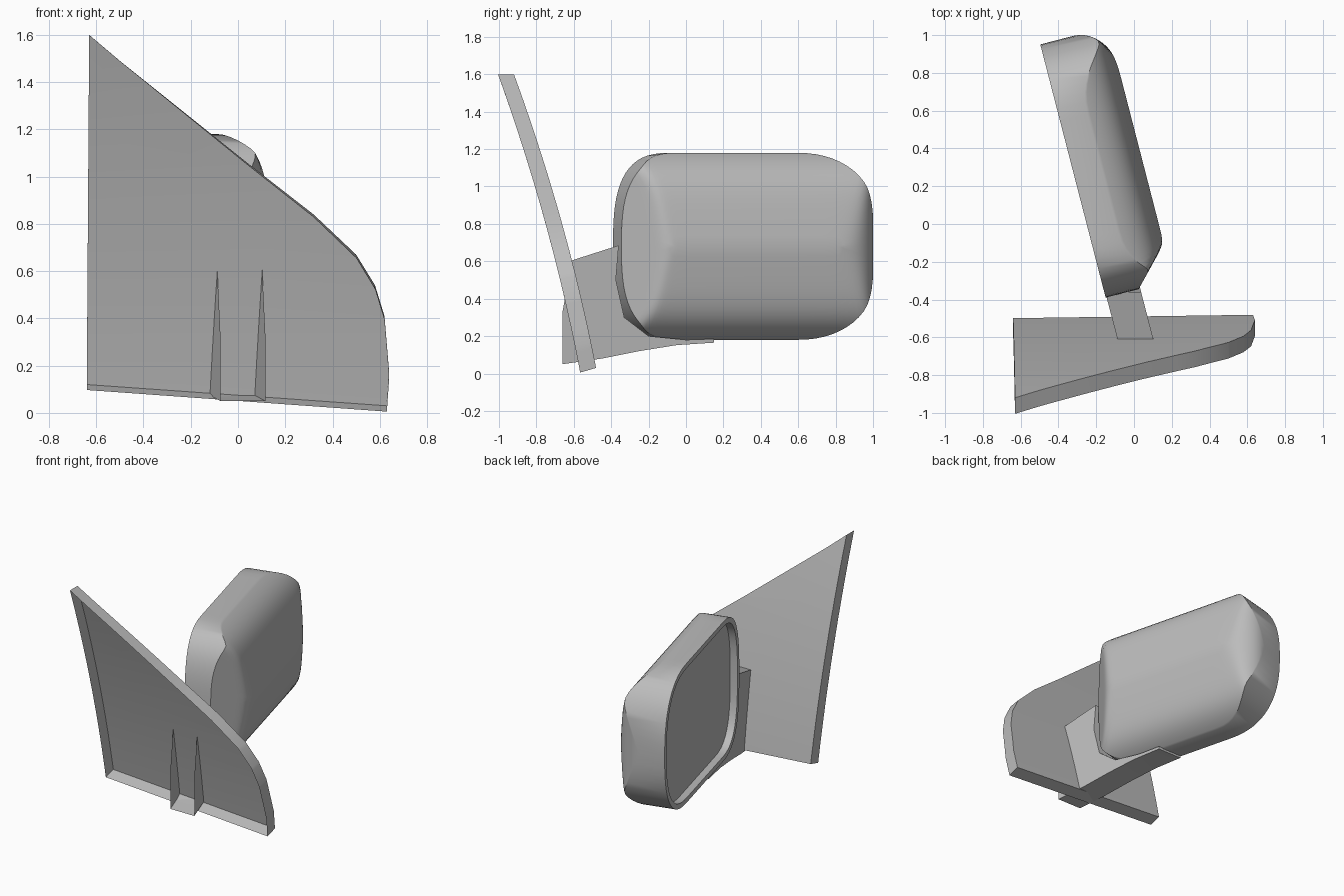
import bpy
import bmesh
import math
from mathutils import Vector

if "Cube" in bpy.data.objects:
    bpy.data.objects.remove(bpy.data.objects["Cube"])

grey = bpy.data.materials.new("plain_grey")
grey.use_nodes = True
grey.diffuse_color = (0.5, 0.5, 0.5, 1)
grey.node_tree.nodes["Principled BSDF"].inputs["Base Color"].default_value = (0.5, 0.5, 0.5, 1)


def finish(name, bm, angle=30):
    """Turn a bmesh into a named, shaded object."""
    bmesh.ops.recalc_face_normals(bm, faces=bm.faces)
    mesh = bpy.data.meshes.new(name)
    bm.to_mesh(mesh)
    bm.free()
    mesh.materials.append(grey)
    obj = bpy.data.objects.new(name, mesh)
    bpy.context.collection.objects.link(obj)
    bpy.ops.object.select_all(action='DESELECT')
    obj.select_set(True)
    bpy.context.view_layer.objects.active = obj
    bpy.ops.object.shade_smooth_by_angle(angle=math.radians(angle))
    return obj


# Mounting plate: curved triangular sheet with a flange turned to the front
def plate_y(z):
    return -0.475 - 0.19 * z - 0.055 * z * z


outline = [(-0.64, 0.12), (0.63, 0.03), (0.64, 0.17), (0.62, 0.41), (0.58, 0.54),
           (0.5, 0.67), (0.32, 0.84), (0.05, 1.05), (-0.5, 1.49), (-0.63, 1.6)]
bm = bmesh.new()
bm.faces.new([bm.verts.new((x, 0, z)) for x, z in outline])
for i in range(1, 12):
    bmesh.ops.bisect_plane(bm, geom=bm.verts[:] + bm.edges[:] + bm.faces[:],
                           plane_co=(0, 0, i * 0.13), plane_no=(0, 0, 1))
for v in bm.verts:
    v.co.y = plate_y(v.co.z)
rim = [e for e in bm.edges if e.is_boundary]
new = bmesh.ops.extrude_edge_only(bm, edges=rim)["geom"]
for v in new:
    if isinstance(v, bmesh.types.BMVert):
        v.co += Vector((0, -0.085, -0.025 * (1 - v.co.z / 1.62)))
finish("mounting_plate", bm)

# Support arm: sheared hollow box, open at the front, curved under the housing
SLOPE = -0.26
profile = [(-0.61, 0.605), (-0.36, 0.685), (-0.375, 0.5), (-0.33, 0.3), (-0.2, 0.2),
           (0, 0.18), (0.15, 0.185), (0.15, 0.165), (-0.05, 0.152), (-0.25, 0.12),
           (-0.45, 0.08), (-0.66, 0.05), (-0.66, 0.33)]
bm = bmesh.new()
sides = [[bm.verts.new((x + SLOPE * (y + 0.6), y, z)) for y, z in profile]
         for x in (-0.09, 0.1)]
for side in sides:
    bm.faces.new(side)
for i in range(len(profile) - 2):
    bm.faces.new((sides[0][i], sides[0][i + 1], sides[1][i + 1], sides[1][i]))
finish("support_arm", bm)

# Mirror housing, laid out by length u, depth v and height z
ORIGIN = Vector((-0.15, -0.39, 0))
U = Vector((-0.25, 0.968, 0))
V = Vector((0.968, 0.25, 0))
MID, HALF, LENGTH, SEG = 0.68, 0.5, 1.385, 16


def place(u, v, z):
    return ORIGIN + U * u + V * v + Vector((0, 0, z))


def rim_outline(inset=0.0):
    """Rounded outline: each end is half a superellipse."""
    pts = []
    for end, width, power in ((1, 0.42, 2.5), (-1, 0.33, 2.9)):
        centre = LENGTH - width if end > 0 else width
        for i in range(2 * SEG + 1):
            a = math.pi * (i / (2 * SEG) - 0.5)
            c, s = math.cos(a), math.sin(a)
            du = (width - inset) * max(c, 0) ** (2 / power)
            dz = (HALF - inset) * math.copysign(abs(s) ** (2 / power), s)
            pts.append((centre + end * du, MID + end * dz))
    return pts


def depth(u, z):
    """Back surface: a ridged roof, a near chamfer and a rounded far end."""
    d = min(abs(z - MID) / HALF, 1)
    roof = 0.15 + 0.225 * (1 - 0.35 * d - 0.65 * d ** 6)
    near = 0.18 + 0.95 * max(u, 0)
    t = min(max((u - 1.1) / (LENGTH - 1.1), 0), 1)
    far = 0.18 + 0.21 * math.sqrt(1 - t * t)
    return sum(k ** -24 for k in (roof, near, far)) ** (-1 / 24)


bm = bmesh.new()
outer, inner = rim_outline(), rim_outline(0.035)
rings = [[place(u, 0.05, z) for u, z in inner],
         [place(u, 0, z) for u, z in inner],
         [place(u, 0, z) for u, z in outer]]
STEPS = 14
for i in range(STEPS + 1):
    t = 1 - (i / STEPS) ** 1.6
    ring = []
    for u, z in outer:
        cu = min(max(u, 0.25), 1.15)
        pu, pz = cu + (u - cu) * t, MID + (z - MID) * t
        ring.append(place(pu, depth(pu, pz), pz))
    rings.append(ring)
loops = [[bm.verts.new(p) for p in ring] for ring in rings]
n = len(outer)
for a, b in zip(loops, loops[1:]):
    for i in range(n):
        j = (i + 1) % n
        bm.faces.new((a[i], a[j], b[j], b[i]))
bmesh.ops.remove_doubles(bm, verts=bm.verts, dist=0.0005)
finish("mirror_housing", bm, 40)

# Mirror glass: flat pane recessed inside the rim
bm = bmesh.new()
pane = bm.faces.new([bm.verts.new(place(u, 0.05, z)) for u, z in inner])
pane.normal_update()
if pane.normal.dot(V) > 0:
    pane.normal_flip()
mesh_normal = pane.normal.copy()
glass = finish("mirror_glass", bm)
if glass.data.polygons[0].normal.dot(V) > 0:
    glass.data.flip_normals()
